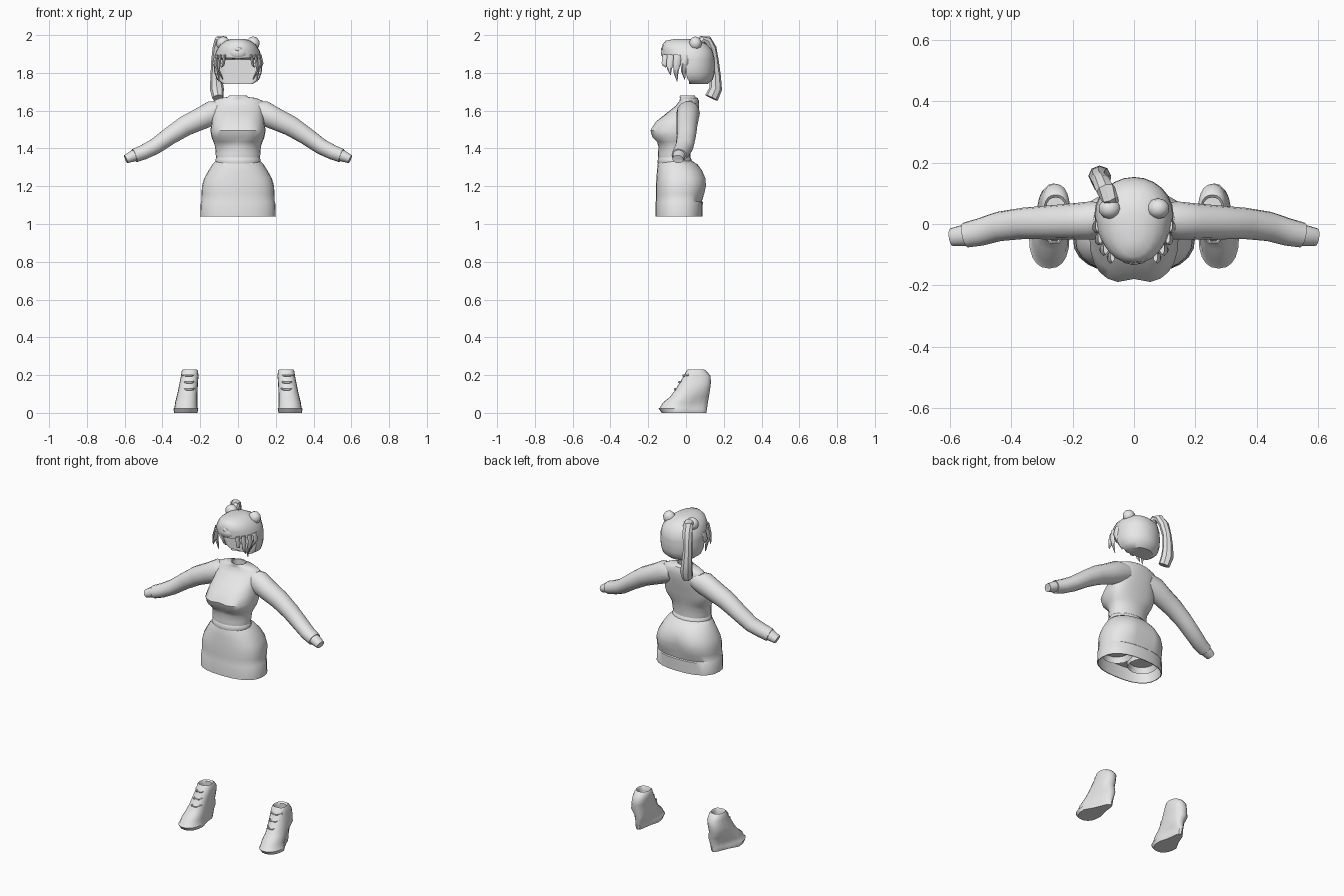
import bpy, bmesh, math
from mathutils import Vector

grey = bpy.data.materials.new("plain grey")
grey.diffuse_color = (0.8, 0.8, 0.8, 1)


def skin(name, rings, angle=40):
    """Bridge equal-length rings of points into a capped, smooth-shaded object."""
    bm = bmesh.new()
    vr = [[bm.verts.new(p) for p in r] for r in rings]
    n = len(vr[0])
    for a, b in zip(vr, vr[1:]):
        for i in range(n):
            j = (i + 1) % n
            bm.faces.new((a[i], a[j], b[j], b[i]))
    bm.faces.new(vr[0][::-1])
    bm.faces.new(vr[-1])
    return finish(name, bm, angle)


def finish(name, bm, angle=40):
    bmesh.ops.recalc_face_normals(bm, faces=bm.faces)
    me = bpy.data.meshes.new(name)
    bm.to_mesh(me)
    bm.free()
    me.materials.append(grey)
    ob = bpy.data.objects.new(name, me)
    bpy.context.collection.objects.link(ob)
    bpy.ops.object.select_all(action='DESELECT')
    ob.select_set(True)
    bpy.context.view_layer.objects.active = ob
    bpy.ops.object.shade_smooth_by_angle(angle=math.radians(angle))
    return ob


def egg(z, rx, yf, yc, yb, p=1.0, dip=0.0, crease=0.0, cx=0.0, n=24):
    """Level ring with separate front and back depth, and optional centre dips."""
    pts = []
    for i in range(n):
        a = 2 * math.pi * i / n
        c, s = math.cos(a), math.sin(a)
        x = rx * math.copysign(abs(c) ** p, c)
        k = abs(s) ** p
        near = max(0, 1 - abs(x) / 0.06)
        if s > 0:
            y = yc + (yb - yc) * k - crease * near
        else:
            y = yc - (yc - yf) * k + dip * near
        pts.append((cx + x, y, z))
    return pts


def tube(name, path, ref, n=14, angle=40):
    """Oval tube; each path point is x, y, z, radius along ref, other radius."""
    pos = [Vector(p[:3]) for p in path]
    rings = []
    for k, p in enumerate(path):
        t = (pos[min(k + 1, len(pos) - 1)] - pos[max(k - 1, 0)]).normalized()
        u = Vector(ref)
        u = (u - t * u.dot(t)).normalized()
        v = t.cross(u)
        rings.append([pos[k] + u * p[3] * math.cos(q) + v * p[4] * math.sin(q)
                      for q in (2 * math.pi * i / n for i in range(n))])
    return skin(name, rings, angle)


def ball(name, loc, size, sub=2):
    bm = bmesh.new()
    bmesh.ops.create_icosphere(bm, subdivisions=sub, radius=1)
    for v in bm.verts:
        v.co = Vector(loc) + Vector([v.co[i] * size[i] for i in range(3)])
    return finish(name, bm)


# Sweater body with bust, shoulders and a hollow neck
skin("sweater_body", [
    egg(1.37, .105, -.13, -.06, .015),
    egg(1.352, .116, -.147, -.06, .024),
    egg(1.375, .119, -.148, -.055, .024),
    egg(1.41, .121, -.146, -.05, .028),
    egg(1.435, .130, -.160, -.045, .032, .9, .008),
    egg(1.46, .140, -.184, -.035, .038, .78, .014),
    egg(1.495, .146, -.195, -.025, .045, .75, .016),
    egg(1.54, .140, -.168, -.01, .055, .8, .012),
    egg(1.585, .136, -.105, .005, .065, .85),
    egg(1.625, .138, -.055, .015, .070, .9),
    egg(1.652, .132, -.034, .018, .068),
    egg(1.667, .095, -.032, .016, .062),
    egg(1.672, .055, -.034, .010, .052),
    egg(1.68, .046, -.032, .010, .046),
    egg(1.678, .040, -.026, .010, .040),
    egg(1.64, .040, -.026, .010, .040)])

# Sleeves with stepped cuffs
for side, s in (("left", 1), ("right", -1)):
    tube(side + "_sleeve", [
        (s * .07, .022, 1.605, .045, .050), (s * .135, .012, 1.588, .062, .066),
        (s * .20, .008, 1.556, .059, .060), (s * .28, .005, 1.519, .055, .055),
        (s * .36, .002, 1.467, .051, .048), (s * .44, -.008, 1.410, .048, .043),
        (s * .50, -.026, 1.380, .045, .040), (s * .548, -.036, 1.362, .041, .037)],
        (0, 1, 0))
    tube(side + "_cuff", [
        (s * .53, -.034, 1.371, .034, .031), (s * .56, -.038, 1.358, .034, .030),
        (s * .594, -.043, 1.343, .029, .023), (s * .592, -.043, 1.344, .023, .018),
        (s * .575, -.041, 1.351, .022, .017)], (0, 1, 0))

# Waistband and skirt with rounded hips and a hollow hem
skin("waistband", [
    egg(1.31, .110, -.145, -.06, .03), egg(1.325, .120, -.151, -.06, .034),
    egg(1.345, .118, -.149, -.06, .028), egg(1.365, .105, -.135, -.06, .01)])
skin("skirt", [
    egg(1.34, .110, -.142, -.06, .022),
    egg(1.315, .136, -.150, -.045, .062, .95),
    egg(1.28, .158, -.154, -.04, .092, .9, 0, .006),
    egg(1.24, .180, -.157, -.04, .108, .85, 0, .014),
    egg(1.20, .191, -.159, -.04, .110, .82, 0, .020),
    egg(1.16, .193, -.160, -.04, .100, .82, 0, .016),
    egg(1.12, .194, -.160, -.04, .084, .82),
    egg(1.115, .197, -.161, -.04, .089, .82),
    egg(1.04, .200, -.162, -.04, .087, .82),
    egg(1.04, .195, -.157, -.04, .082, .82),
    egg(1.12, .188, -.153, -.04, .076, .82)])
# Shorts legs seen inside the hem
for side, s in (("left", 1), ("right", -1)):
    skin(side + "_shorts_leg", [
        egg(1.14, .088, -.13, -.04, .07, cx=s * .092, n=16),
        egg(1.085, .082, -.12, -.04, .06, cx=s * .092, n=16),
        egg(1.12, .070, -.11, -.04, .05, cx=s * .092, n=16)])

# Hood: full shell whose lower front is pushed back into a face opening
hood = [
    egg(1.742, .080, -.04, .05, .115), egg(1.765, .112, -.08, .04, .142),
    egg(1.80, .125, -.105, .03, .152), egg(1.84, .129, -.115, .03, .153),
    egg(1.872, .126, -.118, .03, .152), egg(1.88, .126, -.126, .03, .151),
    egg(1.92, .114, -.128, .02, .140, .9), egg(1.95, .094, -.125, .01, .112, .9),
    egg(1.97, .066, -.108, 0, .075), egg(1.98, .032, -.06, 0, .035)]
hood = [[(x, max(y, .015 if abs(x) < .1 else 0), z) if z < 1.875 else (x, y, z)
         for x, y, z in r] for r in hood]
skin("hood", hood)

# Hood ears and muzzle
for side, s in (("left", 1), ("right", -1)):
    ball(side + "_ear", (s * .079, .05, 1.956), (.037, .034, .037))
ball("muzzle", (0, -.103, 1.905), (.052, .030, .036))
ball("nose", (0, -.125, 1.925), (.020, .010, .012), 1)

# Hair strands framing the face
strands = [(.118, -.005, .080, 1.765), (.110, -.045, .100, 1.755),
           (.092, -.080, .112, 1.79), (.070, -.105, .088, 1.83)]
for s in (1, -1):
    for k, (x, y, x2, z2) in enumerate(strands):
        tube("hair_strand_%d_%s" % (k, "left" if s > 0 else "right"), [
            (s * x, y, 1.895, .020, .008), (s * (x + .008), y - .004, 1.85, .020, .010),
            (s * (x + x2) / 2, y - .008, (1.85 + z2) / 2, .013, .007),
            (s * x2, y - .002, z2, .002, .002)], (0, 1, 0), 6)

# Ponytail on one side of the head
tube("ponytail", [
    (-.070, .065, 1.950, .022, .018), (-.080, .085, 1.975, .028, .022),
    (-.092, .112, 1.974, .032, .024), (-.105, .136, 1.930, .030, .026),
    (-.116, .148, 1.860, .026, .026), (-.116, .156, 1.780, .030, .029),
    (-.112, .157, 1.715, .037, .034), (-.106, .135, 1.668, .030, .036)], (1, 0, 0), 8, 30)


# Wedge boots: narrow heel, broad toe, hollow top
def boot_ring(s, z, x0, x1, yf, yb, heel=1.0):
    cx, rx, yc = (x0 + x1) / 2, (x1 - x0) / 2, yf * .6 + yb * .4
    out = []
    for x, y, zz in egg(z, rx, yf, yc, yb, .85, n=20):
        k = max(0, (y - yc) / (yb - yc))
        x *= 1 + (heel - 1) * min(1, k * 2)
        out.append((s * (cx + x - .02 * k * (heel < 1)), y, zz))
    return out


for side, s in (("left", 1), ("right", -1)):
    skin(side + "_boot", [
        boot_ring(s, .0, .215, .338, -.128, .108, .55),
        boot_ring(s, .022, .210, .342, -.145, .111, .6),
        boot_ring(s, .028, .214, .336, -.138, .112, .6),
        boot_ring(s, .055, .214, .333, -.122, .116, .7),
        boot_ring(s, .085, .215, .325, -.085, .121, .85),
        boot_ring(s, .12, .214, .317, -.058, .127),
        boot_ring(s, .16, .212, .309, -.034, .132),
        boot_ring(s, .195, .209, .302, -.012, .130),
        boot_ring(s, .222, .212, .298, .002, .108),
        boot_ring(s, .230, .217, .293, .010, .095),
        boot_ring(s, .222, .223, .287, .016, .086),
        boot_ring(s, .19, .223, .287, .016, .086)])
    # Laces across the instep
    for k, (y, z) in enumerate(((-.058, .125), (-.036, .162), (-.014, .198))):
        tube("%s_lace_%d" % (side, k), [
            (s * .226, y + .028, z + .002, .005, .005), (s * .246, y - .001, z, .006, .006),
            (s * .272, y - .001, z, .006, .006), (s * .294, y + .028, z + .002, .005, .005)],
            (0, 0, 1), 6)
